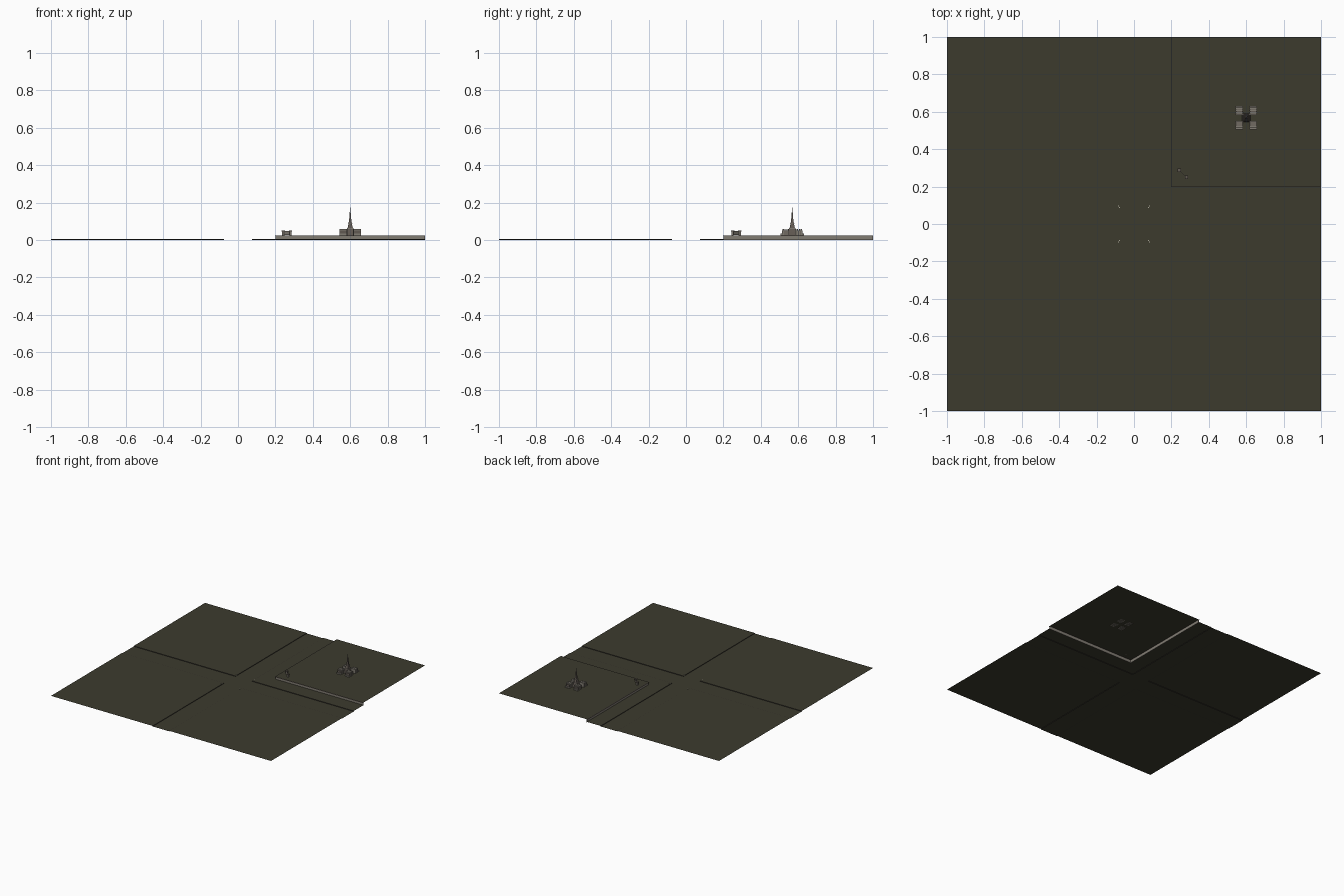
import bpy, bmesh, math
from mathutils import Matrix

if "Cube" in bpy.data.objects:
    bpy.data.objects.remove(bpy.data.objects["Cube"])


def material(name, rgb):
    m = bpy.data.materials.new(name)
    m.diffuse_color = (*rgb, 1)
    m.use_nodes = True
    m.node_tree.nodes["Principled BSDF"].inputs["Base Color"].default_value = m.diffuse_color
    return m


GROUND = material("dark olive ground", (0.045, 0.043, 0.027))
STONE = material("grey stone", (0.22, 0.20, 0.17))
DARK = material("dark kerb", (0.03, 0.028, 0.024))
IRON = material("brown iron", (0.12, 0.10, 0.085))
PALE = material("pale marking", (0.42, 0.40, 0.33))


def finish(name, bm, mat):
    me = bpy.data.meshes.new(name)
    bm.to_mesh(me)
    bm.free()
    me.materials.append(mat)
    ob = bpy.data.objects.new(name, me)
    bpy.context.collection.objects.link(ob)
    return ob


def sheets(name, rects, mat):
    """Flat rectangles (x0, x1, y0, y1, z) in one mesh."""
    bm = bmesh.new()
    for x0, x1, y0, y1, z in rects:
        bm.faces.new([bm.verts.new(p) for p in
                      ((x0, y0, z), (x1, y0, z), (x1, y1, z), (x0, y1, z))])
    return finish(name, bm, mat)


def boxes(name, items, mat):
    """Boxes (x0, x1, y0, y1, z0, z1) in one mesh."""
    bm = bmesh.new()
    for x0, x1, y0, y1, z0, z1 in items:
        m = (Matrix.Translation(((x0 + x1) / 2, (y0 + y1) / 2, (z0 + z1) / 2))
             @ Matrix.Diagonal((x1 - x0, y1 - y0, z1 - z0, 1)))
        bmesh.ops.create_cube(bm, size=1, matrix=m)
    return finish(name, bm, mat)


def span(a, b, s):
    return (a, b) if s > 0 else (-b, -a)


R, K, P, T = 0.075, 0.004, 0.20, 0.025   # road half width, kerb, terrace edge, terrace top
SIGNS = [(sx, sy) for sx in (-1, 1) for sy in (-1, 1)]

# crossing roads and the raised blocks of land between them
sheets("roads", [(-1, 1, -R, R, 0), (-R, R, R, 1, 0), (-R, R, -1, -R, 0)], GROUND)
land = [(*span(R, 1, sx), *span(R, 1, sy), K) for sx, sy in SIGNS if (sx, sy) != (1, 1)]
land += [(R, 1, R, P, K), (R, P, P, 1, K)]
sheets("land", land, GROUND)

# kerbs around the blocks
kerbs = []
for sx, sy in SIGNS:
    kerbs.append((*span(R, 1, sx), *span(R, R + 0.002, sy), 0, K))
    kerbs.append((*span(R, R + 0.002, sx), *span(R, 1, sy), 0, K))
boxes("kerbs", kerbs, DARK)

# corner markers at the crossing
marks = []
for sx, sy in SIGNS:
    for a, b in ((0.077, 0.085), (0.083, 0.094)):
        marks.append((*span(a - 0.002, a + 0.002, sx), *span(b, b + 0.006, sy), K, K + 0.002))
boxes("corner_markers", marks, PALE)

# raised terrace with retaining walls
sheets("terrace_top", [(P, 1, P, 1, T)], GROUND)
boxes("terrace_walls", [(P, 1, P, P + 0.003, 0, T - 0.004),
                        (P, P + 0.003, P, 1, 0, T - 0.004)], STONE)
boxes("terrace_coping", [(P - 0.003, 1, P - 0.003, P + 0.002, T - 0.004, T),
                         (P - 0.003, P + 0.002, P, 1, T - 0.004, T)], IRON)

# gate posts and caps at the terrace corner
posts, caps = [], []
for x, y in ((0.242, 0.288), (0.281, 0.249)):
    posts.append((x - 0.006, x + 0.006, y - 0.006, y + 0.006, T, 0.046))
    caps.append((x - 0.009, x + 0.009, y - 0.009, y + 0.009, 0.046, 0.05))
boxes("gate_posts", posts, STONE)
boxes("gate_caps", caps, IRON)
bm = bmesh.new()
bmesh.ops.create_cube(bm, size=1, matrix=Matrix.Translation((0.2615, 0.2685, 0.037))
                      @ Matrix.Rotation(-math.pi / 4, 4, "Z")
                      @ Matrix.Diagonal((0.055, 0.002, 0.022, 1)))
finish("gate_panel", bm, STONE)

# four masonry feet, each of stepped ribs, around the tower
CX, CY = 0.60, 0.568
ribs, fill = [], []
for sx, sy in SIGNS:
    def block(a, b, c, d, z0, z1):
        x0, x1 = span(a, b, sx)
        y0, y1 = span(c, d, sy)
        return (CX + x0, CX + x1, CY + y0, CY + y1, z0, z1)
    for i in range(4):
        y = 0.016 + i * 0.0095
        ribs.append(block(0.014 + 0.001 * i, 0.058, y, y + 0.0065, T - 0.001, 0.058))
    ribs.append(block(0.018, 0.058, 0.056, 0.064, T - 0.001, 0.034))
    fill.append(block(0.020, 0.054, 0.020, 0.056, T, 0.05))
boxes("foot_ribs", ribs, STONE)
boxes("foot_cores", fill, IRON)

# tapering tower with curved legs meeting below the spire
bm = bmesh.new()
profile = [(T, 0.022), (0.045, 0.0185), (0.06, 0.0150), (0.08, 0.0105),
           (0.10, 0.007), (0.125, 0.004), (0.15, 0.0025), (0.165, 0.0012)]
rings = [[bm.verts.new((CX + sx * r, CY + sy * r, z))
          for sx, sy in ((-1, -1), (1, -1), (1, 1), (-1, 1))] for z, r in profile]
for a, b in zip(rings, rings[1:]):
    for i in range(4):
        j = (i + 1) % 4
        bm.faces.new((a[i], a[j], b[j], b[i]))
bm.faces.new(rings[-1])
finish("tower", bm, IRON)
boxes("tower_platforms", [(CX - r, CX + r, CY - r, CY + r, z, z + 0.003)
                          for z, r in ((0.06, 0.018), (0.085, 0.012))], STONE)
boxes("tower_mast", [(CX - 0.001, CX + 0.001, CY - 0.001, CY + 0.001, 0.16, 0.175)], IRON)
